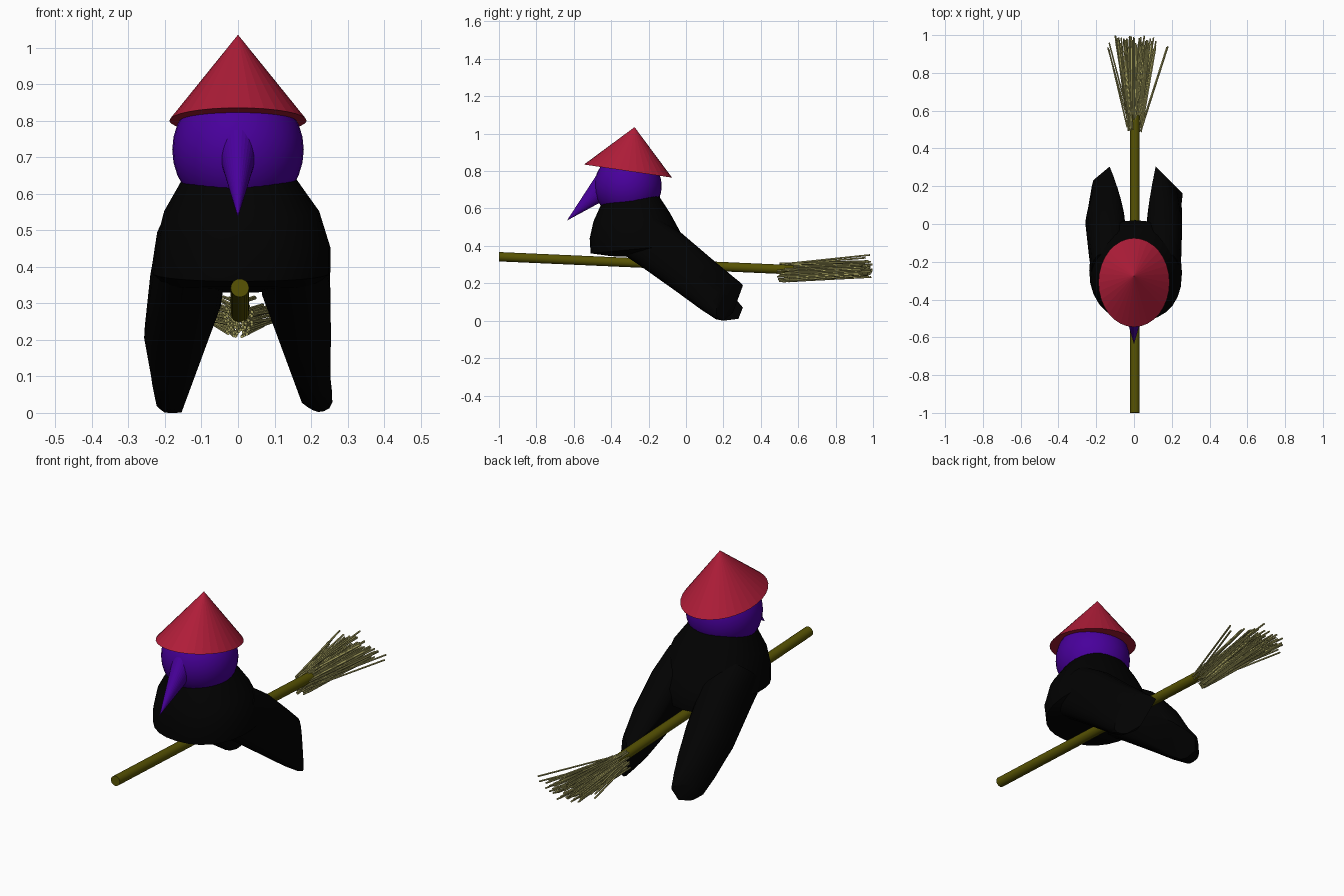
import bpy, bmesh, math, random
from mathutils import Vector

if "Cube" in bpy.data.objects:
    bpy.data.objects.remove(bpy.data.objects["Cube"])

random.seed(11)


def mat(name, rgb):
    m = bpy.data.materials.new(name)
    m.diffuse_color = (*rgb, 1)
    m.use_nodes = True
    m.node_tree.nodes["Principled BSDF"].inputs["Base Color"].default_value = m.diffuse_color
    return m


RED = mat("hat red", (0.43, 0.012, 0.04))
PURPLE = mat("skin purple", (0.065, 0.0, 0.33))
BLACK = mat("cloak black", (0.0005, 0.0005, 0.0005))
OLIVE = mat("handle olive", (0.095, 0.085, 0.001))
STRAW = mat("bristle straw", (0.42, 0.39, 0.125))


def finish(bm, name, material, smooth=True):
    bmesh.ops.remove_doubles(bm, verts=bm.verts, dist=1e-5)
    bmesh.ops.recalc_face_normals(bm, faces=bm.faces)
    me = bpy.data.meshes.new(name)
    bm.to_mesh(me)
    bm.free()
    me.materials.append(material)
    ob = bpy.data.objects.new(name, me)
    bpy.context.collection.objects.link(ob)
    if smooth:
        bpy.ops.object.select_all(action='DESELECT')
        bpy.context.view_layer.objects.active = ob
        ob.select_set(True)
        bpy.ops.object.shade_smooth_by_angle(angle=math.radians(40))
    return ob


def rod(bm, a, b, r1, r2, sides, x_scale=1.0):
    """Tapered cylinder from a to b; x_scale flattens it sideways."""
    a, b = Vector(a), Vector(b)
    d = b - a
    vs = bmesh.ops.create_cone(bm, cap_ends=True, segments=sides, radius1=r1,
                               radius2=r2, depth=d.length)["verts"]
    q = d.to_track_quat('Z', 'Y')
    for v in vs:
        p = q @ v.co
        v.co = Vector((p.x * x_scale, p.y, p.z)) + (a + b) / 2


def loft(name, sections, material, n=20, power=0.8, cuts=()):
    """Skin rounded sections: (y, z) top edge, (y, z) bottom edge, x min, x max,
    sideways lean; then trim with planes (point, removed direction)."""
    bm = bmesh.new()
    rings = []
    for (y0, z0), (y1, z1), xa, xb, lean in sections:
        ring = []
        for i in range(n):
            t = 2 * math.pi * i / n
            c, s = math.cos(t), math.sin(t)
            c = math.copysign(abs(c) ** power, c)
            s = math.copysign(abs(s) ** power, s)
            k = (1 + s) / 2
            ring.append(bm.verts.new(((xa + xb) / 2 + c * (xb - xa) / 2 + lean * s / 2,
                                      y0 + (y1 - y0) * k, z0 + (z1 - z0) * k)))
        rings.append(ring)
    for r0, r1 in zip(rings, rings[1:]):
        for i in range(n):
            j = (i + 1) % n
            bm.faces.new((r0[i], r0[j], r1[j], r1[i]))
    bm.faces.new(rings[0])
    bm.faces.new(rings[-1])
    for co, no in cuts:
        res = bmesh.ops.bisect_plane(bm, geom=bm.verts[:] + bm.edges[:] + bm.faces[:],
                                     plane_co=co, plane_no=no, clear_outer=True)
        rim = [e for e in res["geom_cut"] if isinstance(e, bmesh.types.BMEdge)]
        bmesh.ops.holes_fill(bm, edges=rim, sides=0)
    return finish(bm, name, material)


# Head
bm = bmesh.new()
bmesh.ops.create_uvsphere(bm, u_segments=32, v_segments=16, radius=0.18)
bmesh.ops.translate(bm, verts=bm.verts, vec=(0, -0.31, 0.72))
finish(bm, "head", PURPLE)

# Beak-like nose
bm = bmesh.new()
rod(bm, (0, -0.425, 0.731), (0, -0.637, 0.535), 0.073, 0, 32, 0.8)
finish(bm, "nose", PURPLE, smooth=False)

# Tilted conical hat
bm = bmesh.new()
rod(bm, (0, -0.31, 0.80), (0, -0.275, 1.035), 0.238, 0, 32, 0.79)
finish(bm, "hat", RED, smooth=False)

# Cloak body
loft("cloak_body", [
    ((-0.45, 0.63), (-0.15, 0.675), -0.145, 0.15, 0),
    ((-0.495, 0.53), (-0.085, 0.575), -0.202, 0.222, 0),
    ((-0.515, 0.44), (-0.025, 0.465), -0.228, 0.253, 0),
    ((-0.51, 0.36), (0.02, 0.41), -0.237, 0.253, 0),
    ((-0.40, 0.345), (0.02, 0.33), -0.19, 0.20, 0),
], BLACK, 28, 0.9)

# Cloaked legs trailing down and back, hanging lower on the outside
hip = [((-0.15, 0.55), (-0.36, 0.37)), ((-0.02, 0.465), (-0.24, 0.29))]
left = hip + [((0.11, 0.32), (-0.05, 0.155)), ((0.215, 0.175), (0.08, 0.06)),
              ((0.305, 0.07), (0.16, 0.008)), ((0.28, 0.01), (0.20, 0.0))]
left_x = [(-0.225, -0.03, 0), (-0.24, -0.035, -0.01), (-0.255, -0.055, -0.03),
          (-0.23, -0.085, -0.05), (-0.215, -0.105, -0.05), (-0.20, -0.14, -0.02)]
right = hip + [((0.13, 0.337), (-0.05, 0.155)), ((0.25, 0.237), (0.08, 0.06)),
               ((0.308, 0.19), (0.15, 0.015)), ((0.30, 0.085), (0.20, 0.0))]
right_x = [(0.05, 0.24, 0), (0.06, 0.252, 0.01), (0.075, 0.252, 0.03),
           (0.105, 0.24, 0.07), (0.125, 0.235, 0.1), (0.16, 0.235, 0.08)]
loft("left_leg", [(*e, *w) for e, w in zip(left, left_x)], BLACK, cuts=[
    ((-0.2, 0.245, 0), (-1, 1.2, 0)),
    ((-0.035, 0, 0.325), (0.325, 0, -0.12))])
loft("right_leg", [(*e, *w) for e, w in zip(right, right_x)], BLACK, cuts=[
    ((0.2, 0.22, 0), (1, 1, 0)),
    ((0.065, 0, 0.325), (-0.23, 0, -0.085))])

# Broom handle
bm = bmesh.new()
rod(bm, (0.005, -1.0, 0.342), (0.005, 0.575, 0.272), 0.025, 0.025, 24)
finish(bm, "broom_handle", OLIVE)

# Broom bristles, with a few strays fanning wider
bm = bmesh.new()
for i in range(100):
    t = random.uniform(0, 2 * math.pi)
    r = math.sqrt(random.uniform(0.03, 1))
    c, s = math.cos(t) * r, math.sin(t) * r
    stray = i % 8 == 0
    start = (0.042 * c, random.uniform(0.48, 0.58), 0.257 + 0.052 * s)
    end = ((0.18 if stray else 0.115) * c + random.uniform(-0.02, 0.02),
           random.uniform(0.92, 0.998),
           0.275 + 0.045 * s + (0.035 * s if stray and s > 0 else 0))
    rod(bm, start, end, 0.0045, 0.0045, 6)
finish(bm, "broom_bristles", STRAW)
